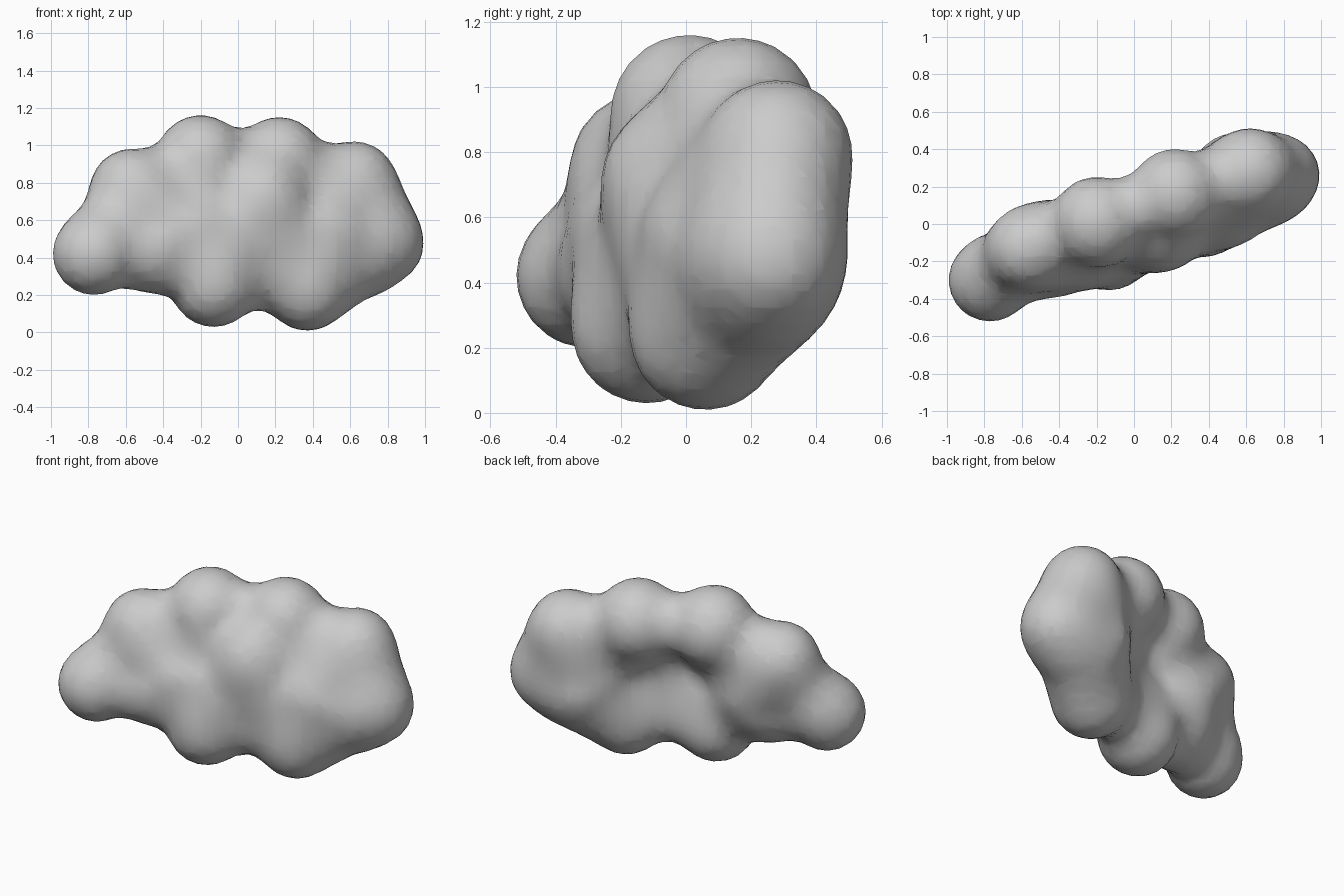
import bpy

cube = bpy.data.objects.get("Cube")
if cube:
    bpy.data.objects.remove(cube, do_unlink=True)

# Outer lobes of the cloud: centre x, y, z and visible radius
LOBES = [
    (-0.77, -0.30, 0.42, 0.22),   # left tip
    (-0.57, -0.13, 0.76, 0.22),   # upper left
    (-0.20, 0.01, 0.92, 0.24),    # crown left
    (0.22, 0.16, 0.91, 0.24),     # crown right
    (0.62, 0.28, 0.79, 0.23),     # upper right
    (0.78, 0.26, 0.47, 0.21),     # right tip
    (0.37, 0.06, 0.24, 0.23),     # lower right
    (-0.13, -0.12, 0.26, 0.23),   # lower middle
    (-0.47, -0.18, 0.40, 0.18),   # lower left
    (0.14, -0.07, 0.74, 0.18),    # front bulge
]
# Soft inner balls that fill the hollows between the lobes
FILL = [
    (-0.68, -0.20, 0.56, 0.13),   # left shoulder
    (-0.42, -0.08, 0.70, 0.14),   # upper left join
    (-0.42, -0.19, 0.52, 0.16),   # left front
    (-0.42, -0.04, 0.52, 0.14),   # left back
    (-0.15, -0.14, 0.56, 0.17),   # middle core
    (0.12, -0.06, 0.50, 0.15),    # centre core
    (0.12, -0.02, 0.30, 0.12),    # lower join
    (0.36, 0.04, 0.55, 0.18),     # right core
    (0.45, 0.18, 0.70, 0.14),     # upper right join
    (0.52, 0.31, 0.46, 0.17),     # right back
    (0.60, 0.13, 0.50, 0.17),     # right front
    (0.60, 0.20, 0.32, 0.14),     # right underside
    (0.74, 0.27, 0.62, 0.13),     # right shoulder
]

# Blend all balls in one field; fill balls reach further but weaker
field = bpy.data.metaballs.new("cloud_field")
field.resolution = field.render_resolution = 0.05
field.threshold = 0.6
for balls, strength, reach in ((LOBES, 2.0, 1.74), (FILL, 1.0, 2.5)):
    for x, y, z, r in balls:
        ball = field.elements.new(type='BALL')
        ball.co = (x, y, z)
        ball.radius = r * reach
        ball.stiffness = strength
source = bpy.data.objects.new("cloud_field", field)
bpy.context.collection.objects.link(source)
bpy.context.view_layer.update()

# Take the blended surface as a mesh
graph = bpy.context.evaluated_depsgraph_get()
mesh = bpy.data.meshes.new_from_object(source.evaluated_get(graph))
bpy.data.objects.remove(source, do_unlink=True)
mesh.name = "cloud"
cloud = bpy.data.objects.new("cloud", mesh)
bpy.context.collection.objects.link(cloud)

# Soft grey finish
grey = bpy.data.materials.new("light_grey")
grey.use_nodes = True
colour = (0.6, 0.6, 0.6, 1.0)
grey.diffuse_color = colour
grey.node_tree.nodes["Principled BSDF"].inputs["Base Color"].default_value = colour
mesh.materials.clear()
mesh.materials.append(grey)
for poly in mesh.polygons:
    poly.use_smooth = True
    poly.material_index = 0
mesh.update()
